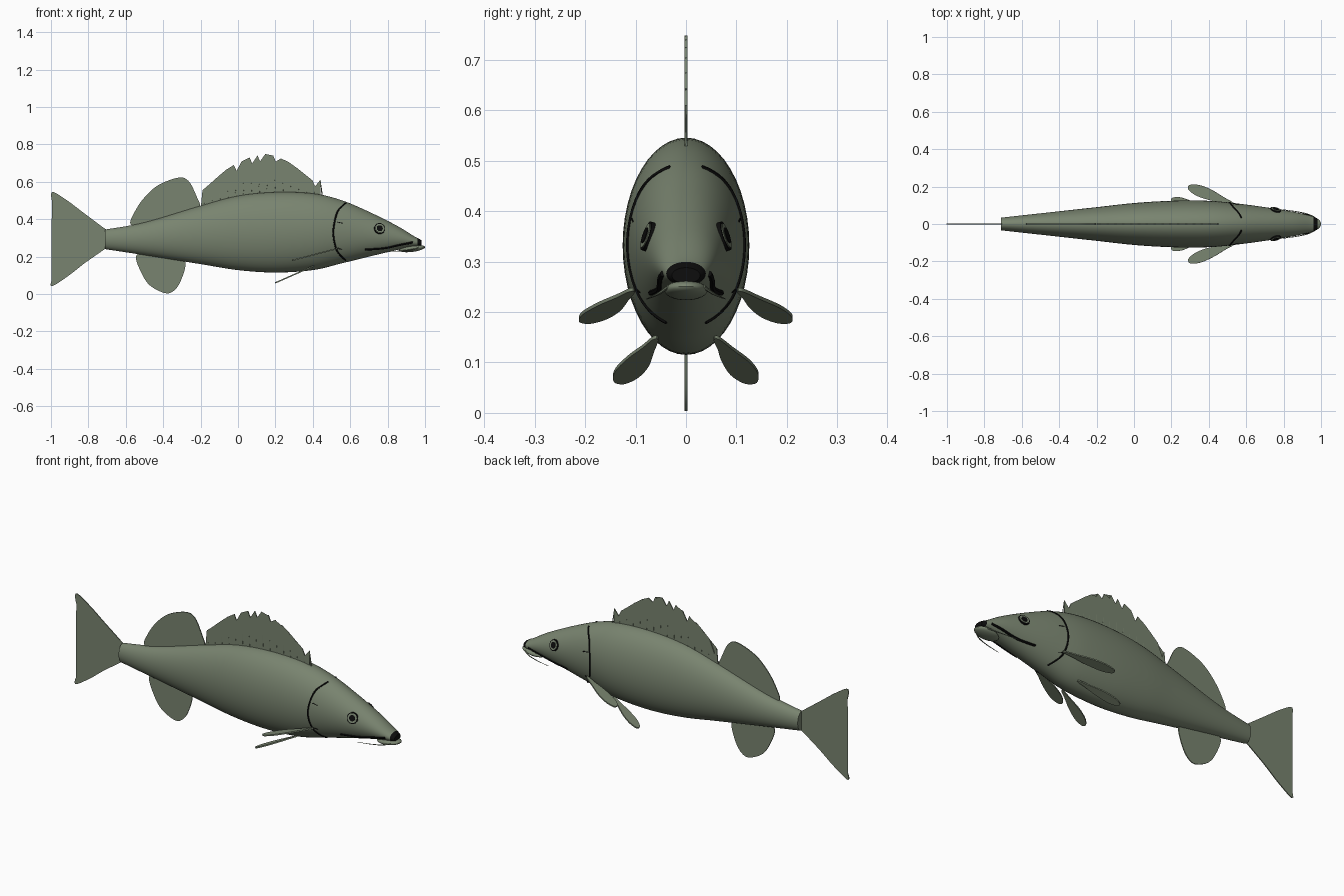
import bpy, bmesh, math
from mathutils import Vector

cube = bpy.data.objects.get("Cube")
if cube:
    bpy.data.objects.remove(cube, do_unlink=True)


def material(name, rgb):
    m = bpy.data.materials.new(name)
    m.use_nodes = True
    m.diffuse_color = (*rgb, 1)
    bsdf = m.node_tree.nodes["Principled BSDF"]
    bsdf.inputs["Base Color"].default_value = (*rgb, 1)
    bsdf.inputs["Roughness"].default_value = 0.7
    return m


GREEN = material("olive grey", (0.19, 0.23, 0.16))
BLACK = material("black", (0.004, 0.004, 0.004))


def finish(name, bm, mats, smooth=True):
    bmesh.ops.recalc_face_normals(bm, faces=bm.faces)
    me = bpy.data.meshes.new(name)
    bm.to_mesh(me)
    bm.free()
    for m in mats:
        me.materials.append(m)
    ob = bpy.data.objects.new(name, me)
    bpy.context.collection.objects.link(ob)
    if smooth:
        bpy.ops.object.select_all(action="DESELECT")
        ob.select_set(True)
        bpy.context.view_layer.objects.active = ob
        bpy.ops.object.shade_smooth_by_angle(angle=math.radians(40))
    return ob


def spline(points, steps, closed=False):
    """Catmull-Rom curve through the points."""
    p = [Vector(q) for q in points]
    n = len(p)
    get = (lambda i: p[i % n]) if closed else (lambda i: p[max(0, min(n - 1, i))])
    out = []
    for i in range(n if closed else n - 1):
        a, b, c, d = (get(i + k) for k in (-1, 0, 1, 2))
        for s in range(steps):
            t = s / steps
            out.append(0.5 * (2 * b + (c - a) * t + (2 * a - 5 * b + 4 * c - d) * t * t
                              + (3 * b - a - 3 * c + d) * t ** 3))
    return out if closed else out + [p[-1]]


# Body stations: x, belly z, back z, half width
STATIONS = spline([
    (-.71, .24, .345, .034), (-.5, .208, .383, .057), (-.2, .16, .472, .09),
    (0, .128, .525, .112), (.2, .115, .545, .124), (.4, .128, .538, .124),
    (.55, .163, .503, .11), (.7, .2, .44, .09), (.85, .235, .365, .066),
    (.94, .25, .31, .045), (.965, .253, .297, .037), (.98, .257, .288, .028)], 6)


def section(x):
    for a, b in zip(STATIONS, STATIONS[1:]):
        if x <= b[0]:
            return a.lerp(b, (x - a[0]) / (b[0] - a[0]))
    return STATIONS[-1]


def on_skin(x, z, lift=0.0):
    """Point on the +y flank of the body."""
    _, lo, hi, w = section(x)
    u = max(-1, min(1, (z - (lo + hi) / 2) / ((hi - lo) / 2)))
    return Vector((x, w * math.sqrt(1 - u * u) + lift, z))


SIDES = 48
bm = bmesh.new()
rings = []
for x, lo, hi, w in STATIONS:
    rings.append([bm.verts.new((x, w * math.cos(a), (lo + hi) / 2 + (hi - lo) / 2 * math.sin(a)))
                  for a in (math.tau * k / SIDES for k in range(SIDES))])
for r, s in zip(rings, rings[1:]):
    for k in range(SIDES):
        j = (k + 1) % SIDES
        bm.faces.new((r[k], r[j], s[j], s[k]))
bm.faces.new(rings[0])
bm.faces.new(rings[-1])
for f in bm.faces:
    f.material_index = int(f.calc_center_median().x > .96)
finish("body", bm, [GREEN, BLACK])


def plate(name, outline, normal=(0, 1, 0), thick=.005):
    """Thin sheet from a closed 3D outline."""
    n = Vector(normal).normalized() * thick / 2
    bm = bmesh.new()
    front = [bm.verts.new(p + n) for p in outline]
    back = [bm.verts.new(p - n) for p in outline]
    faces = [bm.faces.new(front), bm.faces.new(back[::-1])]
    for k in range(len(front)):
        j = (k + 1) % len(front)
        bm.faces.new((front[k], back[k], back[j], front[j]))
    bmesh.ops.triangulate(bm, faces=faces)
    return finish(name, bm, [GREEN])


def upright(pairs, steps=5):
    return spline([(x, 0, z) for x, z in pairs], steps, closed=True)


def tube(name, points, radius, mat, taper=False):
    bm = bmesh.new()
    loops = []
    for i, p in enumerate(points):
        d = (points[min(i + 1, len(points) - 1)] - points[max(i - 1, 0)]).normalized()
        side = d.cross(Vector((.1, .9, .3))).normalized()
        up = d.cross(side)
        r = radius * (1 - .75 * i / (len(points) - 1) if taper else 1)
        loops.append([bm.verts.new(p + r * (side * math.cos(a) + up * math.sin(a)))
                      for a in (math.tau * k / 6 for k in range(6))])
    for r, s in zip(loops, loops[1:]):
        for k in range(6):
            bm.faces.new((r[k], r[(k + 1) % 6], s[(k + 1) % 6], s[k]))
    bm.faces.new(loops[0])
    bm.faces.new(loops[-1])
    return finish(name, bm, [mat])


# Median fins
plate("tail_fin", upright([
    (-.69, .33), (-.72, .355), (-.82, .43), (-.92, .505), (-.995, .545), (-.985, .47), (-.93, .4),
    (-.86, .335), (-.845, .29), (-.865, .24), (-.93, .17), (-.985, .1), (-.997, .042),
    (-.91, .095), (-.82, .165), (-.72, .235), (-.69, .26)]))
plate("rear_dorsal_fin", upright([
    (-.53, .355), (-.575, .375), (-.56, .425), (-.51, .505), (-.43, .58), (-.32, .622),
    (-.265, .605), (-.225, .53), (-.205, .455), (-.3, .42), (-.42, .375)]))
plate("anal_fin", upright([
    (-.5, .23), (-.545, .2), (-.52, .12), (-.47, .045), (-.385, .004), (-.335, .025),
    (-.3, .085), (-.28, .17), (-.32, .21), (-.4, .23)]))

# Spiny front dorsal fin with a notched edge and raised rays
crest = spline([(-.19, .555, 0), (-.1, .635, 0), (0, .7, 0), (.13, .748, 0), (.23, .725, 0),
                (.32, .67, 0), (.4, .608, 0), (.44, .61, 0)], 12)


def crest_height(x):
    return min(crest, key=lambda p: abs(p[0] - x))[1]


SPINES = 16
outline = [Vector((-.2, 0, .45))]
for i in range(SPINES):
    x = -.19 + .63 * i / (SPINES - 1)
    tip = Vector((x, 0, crest_height(x)))
    root = Vector((x + .012, 0, section(x)[2] - .02))
    outline.append(tip)
    if i < SPINES - 1:
        outline.append(tip + Vector((.014, 0, -.032)))
    tube(f"dorsal_spine_{i + 1}", [root, root.lerp(tip, .5), tip], .004, GREEN, taper=True)
outline += [Vector((.44, 0, .51)), Vector((.2, 0, .52)), Vector((0, 0, .5))]
plate("front_dorsal_fin", outline)


def paired_fin(name, base, tip, width, s):
    """Leaf-shaped fin lying edge-on to the flank."""
    base, tip = (Vector((p[0], p[1] * s, p[2])) for p in (base, tip))
    d = tip - base
    k = -d.y / (d.x ** 2 + d.z ** 2)
    across = Vector((k * d.x, 1, k * d.z)).normalized()
    leaf = [(0, .1), (.25, .28), (.55, .5), (.8, .48), (.96, .25), (1, 0),
            (.95, -.3), (.75, -.5), (.45, -.42), (.2, -.22), (0, -.1)]
    pts = spline([base + d * t + across * (width * v) for t, v in leaf], 4, closed=True)
    plate(name, pts, d.cross(across), .007)


# Details on each flank
for side, s in (("left", 1), ("right", -1)):
    def flip(pts):
        return [Vector((p.x, p.y * s, p.z)) for p in pts]

    paired_fin(side + "_pectoral_fin", (.53, .107, .243), (.29, .2, .18), .06, s)
    paired_fin(side + "_pelvic_fin", (.4, .06, .148), (.2, .132, .06), .055, s)

    gill = spline([(.575, .487, 0), (.535, .445, 0), (.515, .38, 0), (.51, .31, 0),
                   (.53, .23, 0), (.575, .18, 0)], 6)
    tube(side + "_gill_line", flip([on_skin(p[0], p[1]) for p in gill]), .0045, BLACK)
    for n, (x, z) in enumerate(((.53, .385), (.525, .245))):
        tube(f"{side}_gill_mark_{n + 1}",
             flip([on_skin(x + .03 * t, z - .006 * t) for t in (0, .5, 1)]), .002, BLACK)

    mouth = spline([(.68, .238, 0), (.78, .245, 0), (.87, .264, 0), (.935, .276, 0)], 6)
    tube(side + "_mouth_line", flip([on_skin(p[0], p[1]) for p in mouth]), .006, BLACK)

    # Eye: dark rim, iris and pupil as stacked discs following the skin
    c = on_skin(.757, .35)
    du = on_skin(.777, .35) - on_skin(.737, .35)
    dv = on_skin(.757, .37) - on_skin(.757, .33)
    out = dv.cross(du).normalized()
    if out.y < 0:
        out = -out
    u = du.normalized()
    v = out.cross(u)
    for part, radius, height, mat in (("rim", .03, .004, BLACK), ("iris", .025, .006, GREEN),
                                      ("pupil", .016, .008, BLACK)):
        bm = bmesh.new()
        loops = [[bm.verts.new(p) for p in flip([
            c + out * h + radius * (u * math.cos(a) + v * math.sin(a))
            for a in (math.tau * k / 24 for k in range(24))])] for h in (-.008, height)]
        for k in range(24):
            j = (k + 1) % 24
            bm.faces.new((loops[0][k], loops[0][j], loops[1][j], loops[1][k]))
        bm.faces.new(loops[0])
        bm.faces.new(loops[1])
        finish(f"{side}_eye_{part}", bm, [mat])

    barbel = spline([(.965, .035, .25), (.93, .052, .238), (.87, .066, .231), (.79, .078, .226)], 6)
    tube(side + "_barbel", flip(barbel), .004, GREEN, taper=True)

# Lower jaw jutting past the snout
bm = bmesh.new()
bmesh.ops.create_uvsphere(bm, u_segments=24, v_segments=14, radius=1)
for p in bm.verts:
    p.co = Vector((.93 + .07 * p.co.x, .043 * p.co.y, .243 + .018 * p.co.z + .008 * p.co.x))
finish("lower_jaw", bm, [GREEN])
